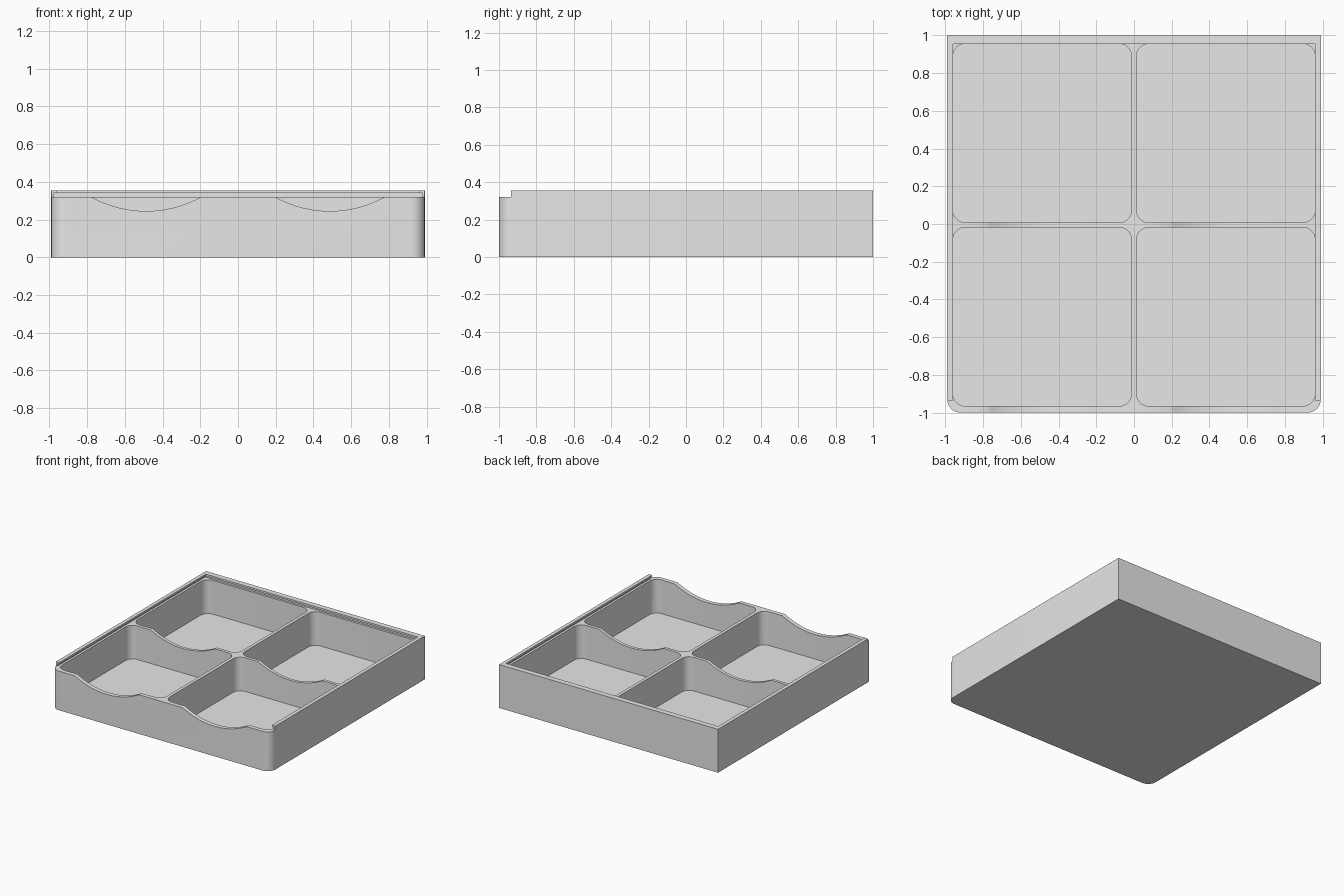
import bpy
import bmesh
from math import cos, sin, pi, radians

cube = bpy.data.objects.get("Cube")
if cube:
    bpy.data.objects.remove(cube, do_unlink=True)

# Overall sizes
W, TOP, SEAT = 0.99, 0.355, 0.32      # half width, rail top, lid seat height
FLOOR, LIP = 0.045, 0.34              # compartment floor, underside of lip
RAIL_FRONT = -0.935


def add_object(name, bm):
    bmesh.ops.recalc_face_normals(bm, faces=bm.faces)
    mesh = bpy.data.meshes.new(name)
    bm.to_mesh(mesh)
    bm.free()
    obj = bpy.data.objects.new(name, mesh)
    bpy.context.collection.objects.link(obj)
    return obj


def prism(name, points, direction):
    """Extrude a flat outline along a direction."""
    bm = bmesh.new()
    face = bm.faces.new([bm.verts.new(p) for p in points])
    result = bmesh.ops.extrude_face_region(bm, geom=[face], use_keep_orig=True)
    moved = [v for v in result["geom"] if isinstance(v, bmesh.types.BMVert)]
    bmesh.ops.translate(bm, verts=moved, vec=direction)
    return add_object(name, bm)


def block(name, x0, x1, y0, y1, z0, z1, front_r=0, back_r=0, steps=8):
    """Upright block with optional rounded front and back corners."""
    points = []
    corners = [(x0, y0, 1, 1, front_r), (x1, y0, -1, 1, front_r),
               (x1, y1, -1, -1, back_r), (x0, y1, 1, -1, back_r)]
    for i, (x, y, sx, sy, r) in enumerate(corners):
        if r == 0:
            points.append((x, y, z0))
            continue
        for k in range(steps + 1):
            a = pi + (i + k / steps) * pi / 2
            points.append((x + sx * r + r * cos(a), y + sy * r + r * sin(a), z0))
    return prism(name, points, (0, 0, z1 - z0))


def carve(target, cutter):
    mod = target.modifiers.new("carve", "BOOLEAN")
    mod.operation = "DIFFERENCE"
    mod.solver = "EXACT"
    mod.object = cutter
    bpy.context.view_layer.objects.active = target
    bpy.ops.object.modifier_apply(modifier=mod.name)
    bpy.data.objects.remove(cutter, do_unlink=True)


# Tray body with rounded front corners
tray = block("tray", -W, W, -1, 1, 0, TOP, front_r=0.07)

# Lowered front edge, undercut lid slot and the opening between the rails
carve(tray, block("front_notch", -1.2, 1.2, -1.2, RAIL_FRONT, SEAT, 0.5))
carve(tray, block("lid_slot", -0.978, 0.978, -1.1, 0.972, SEAT, LIP))
carve(tray, block("lid_opening", -0.96, 0.96, -1.1, 0.955, 0.33, 0.5))

# Four compartments
for x0, x1 in ((-0.96, -0.013), (0.013, 0.96)):
    for y0, y1 in ((-0.965, -0.018), (0.008, 0.955)):
        carve(tray, block("compartment", x0, x1, y0, y1, FLOOR, 0.33, 0.065, 0.065))

# Finger scoops through the front wall and the cross divider
R, LOW, SIDES = 0.6, 0.245, 80
for cx in (-0.487, 0.487):
    ring = [(cx + R * cos(2 * pi * k / SIDES), -1.2, LOW + R + R * sin(2 * pi * k / SIDES))
            for k in range(SIDES)]
    carve(tray, prism("finger_scoop", ring, (0, 1.25, 0)))

# Plain grey finish
grey = bpy.data.materials.new("plain_grey")
grey.use_nodes = True
color = (0.8, 0.8, 0.8, 1)
grey.diffuse_color = color
grey.node_tree.nodes["Principled BSDF"].inputs["Base Color"].default_value = color
tray.data.materials.clear()
tray.data.materials.append(grey)
for poly in tray.data.polygons:
    poly.material_index = 0

bpy.ops.object.select_all(action="DESELECT")
tray.select_set(True)
bpy.context.view_layer.objects.active = tray
bpy.ops.object.shade_smooth_by_angle(angle=radians(30))
